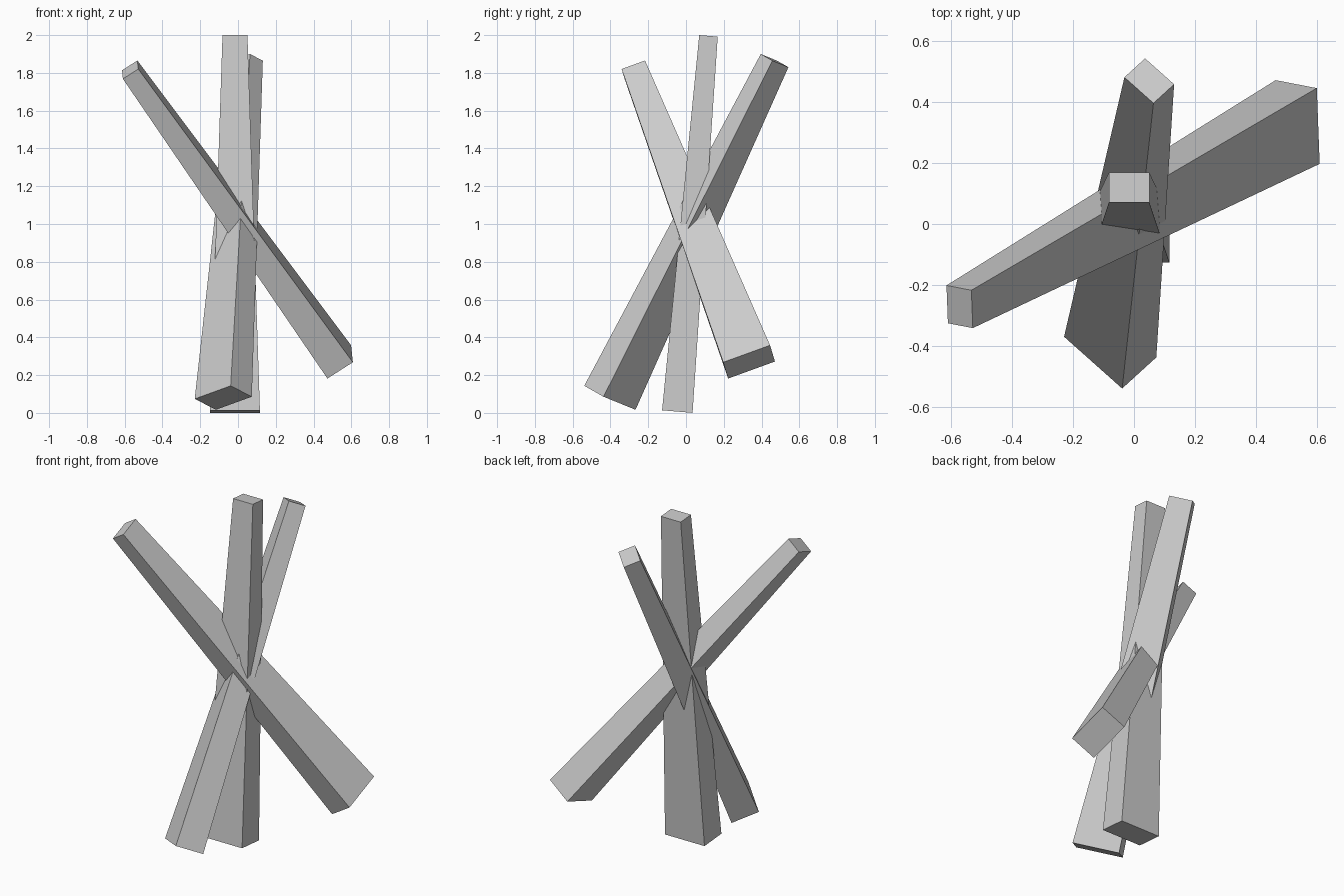
import bpy
from mathutils import Vector

if "Cube" in bpy.data.objects:
    bpy.data.objects.remove(bpy.data.objects["Cube"])

FOOT = (0.264, 0.162)   # wide and narrow side at the lower end
TIP = (0.132, 0.098)    # wide and narrow side at the upper end


def beam(name, foot, tip, wide):
    """Tapered square-cut beam; 'wide' points along its broad side."""
    foot, tip, wide = Vector(foot), Vector(tip), Vector(wide)
    axis = (tip - foot).normalized()
    u = (wide - axis * wide.dot(axis)).normalized()
    v = axis.cross(u)
    verts = []
    for centre, (w, d) in ((foot, FOOT), (tip, TIP)):
        for a, b in ((-1, -1), (1, -1), (1, 1), (-1, 1)):
            verts.append(centre + u * (a * w / 2) + v * (b * d / 2))
    faces = [(3, 2, 1, 0), (4, 5, 6, 7)]
    faces += [(i, (i + 1) % 4, (i + 1) % 4 + 4, i + 4) for i in range(4)]
    mesh = bpy.data.meshes.new(name)
    mesh.from_pydata(verts, [], faces)
    obj = bpy.data.objects.new(name, mesh)
    bpy.context.collection.objects.link(obj)
    return obj


# Nearly upright beam
beam("upright_beam", (-0.016, -0.046, 0.007), (-0.016, 0.119, 1.996), (1, 0, 0))
# Beam leaning to the back
beam("back_leaning_beam", (-0.078, -0.403, 0.08), (0.05, 0.469, 1.865),
     (0.19, -0.17, 0.068))
# Beam leaning to the left
beam("left_leaning_beam", (0.536, 0.334, 0.27), (-0.571, -0.271, 1.817),
     (-0.01, 0.245, 0.09))
